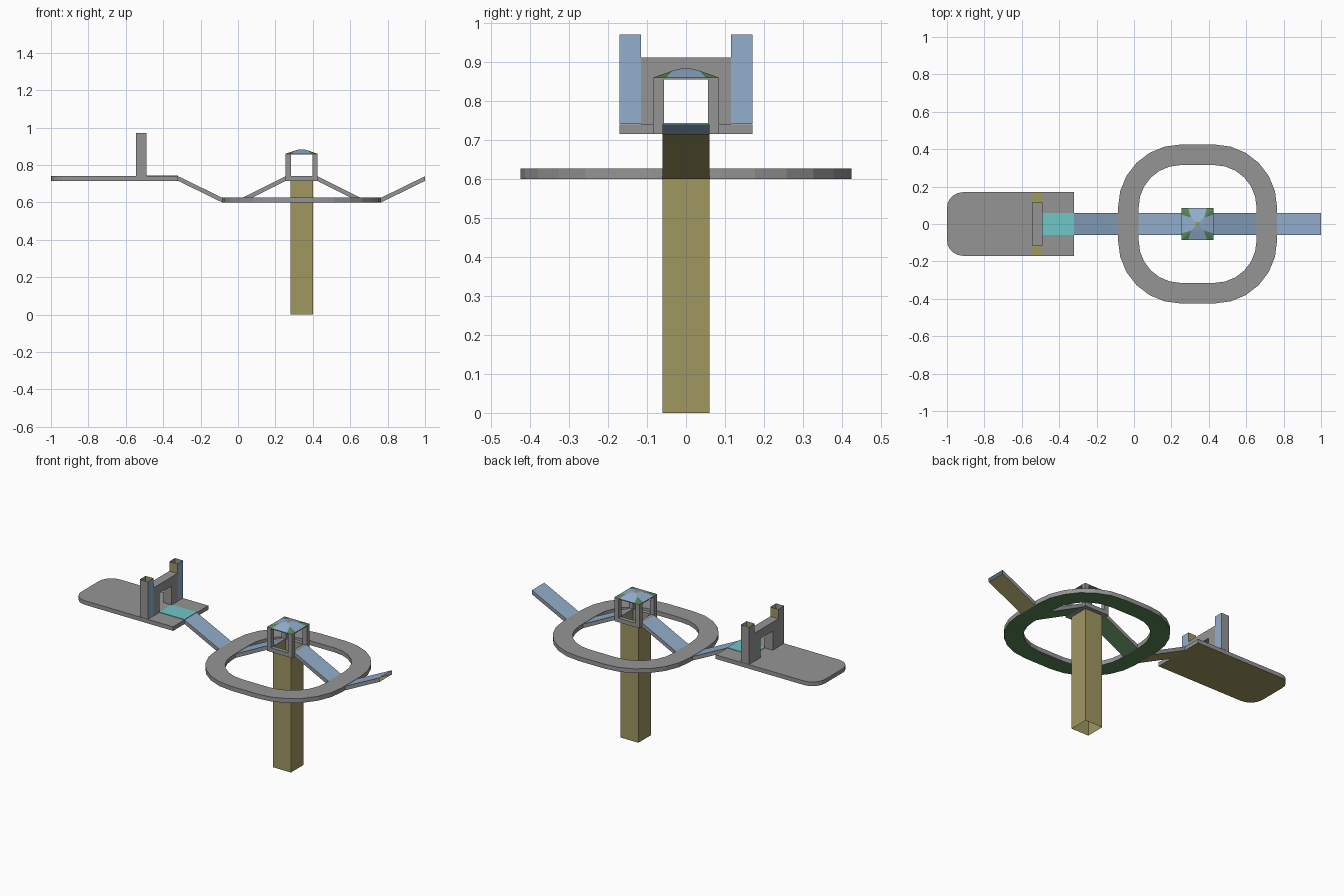
import bpy, bmesh, math

if "Cube" in bpy.data.objects:
    bpy.data.objects.remove(bpy.data.objects["Cube"])

NAMES = ["stone_grey", "sky_blue", "olive", "leaf_green", "cyan"]
COLS = [(.30, .30, .30), (.29, .43, .61), (.345, .31, .118), (.10, .235, .10), (.16, .57, .58)]
GREY, BLUE, OLIVE, GREEN, CYAN = range(5)
MATS = []
for n, c in zip(NAMES, COLS):
    m = bpy.data.materials.new(n)
    m.diffuse_color = (*c, 1)
    m.use_nodes = True
    m.node_tree.nodes["Principled BSDF"].inputs["Base Color"].default_value = m.diffuse_color
    MATS.append(m)
CX = .34  # centre of the ring, column and lookout


def finish(name, bm):
    me = bpy.data.meshes.new(name)
    bm.to_mesh(me)
    bm.free()
    for m in MATS:
        me.materials.append(m)
    ob = bpy.data.objects.new(name, me)
    bpy.context.collection.objects.link(ob)
    return ob


def direction(n):
    """Name of the main axis of a normal, such as '+x'."""
    i = max(range(3), key=lambda k: abs(n[k]))
    return ("+" if n[i] > 0 else "-") + "xyz"[i]


def box(name, x, y, z, col=GREY, special={}, skip=(), rise=0):
    """Box from ranges; special colours by side, open sides, and a rise along x."""
    bm = bmesh.new()
    bmesh.ops.create_cube(bm, size=1)
    for v in bm.verts:
        for i, (a, b) in enumerate((x, y, z)):
            v.co[i] = b if v.co[i] > 0 else a
    bm.normal_update()
    gone = []
    for f in bm.faces:
        d = direction(f.normal)
        f.material_index = special.get(d, col)
        if d in skip:
            gone.append(f)
    bmesh.ops.delete(bm, geom=gone, context='FACES_ONLY')
    for v in bm.verts:
        v.co.z += rise * (v.co.x - x[0]) / (x[1] - x[0])
    return finish(name, bm)


def rounded_square(flat, r, seg=6):
    pts = []
    for q in range(4):
        sx, sy = [(1, 1), (-1, 1), (-1, -1), (1, -1)][q]
        for k in range(seg + 1):
            a = math.pi / 2 * (q + k / seg)
            pts.append((CX + sx * flat + r * math.cos(a), sy * flat + r * math.sin(a)))
    return pts


def frame(name, outer, inner, z0, z1, bottom):
    """Closed band between two outlines with equal point counts."""
    bm = bmesh.new()
    loops = [[bm.verts.new((px, py, z)) for px, py in o]
             for o, z in ((outer, z0), (outer, z1), (inner, z1), (inner, z0))]
    n = len(outer)
    for k in range(4):
        a, b = loops[k], loops[(k + 1) % 4]
        for i in range(n):
            j = (i + 1) % n
            f = bm.faces.new((a[i], a[j], b[j], b[i]))
            f.material_index = bottom if k == 3 else GREY
    return finish(name, bm)


def square(h):
    return [(CX + h, h), (CX - h, h), (CX - h, -h), (CX + h, -h)]


# Ring walkway
frame("ring_walkway", rounded_square(.09, .335), rounded_square(.09, .225), .60, .627, GREEN)

# Column: an open tube
box("column", (CX - .06, CX + .06), (-.06, .06), (0, .72), OLIVE, skip=("+z", "-z"))

# Sloping ramps, open at their ends
for name, x0, x1, z, rise, under in (
        ("platform_ramp", -.32, -.085, .715, -.115, OLIVE),
        ("inner_ramp_left", .025, .255, .60, .115, GREEN),
        ("inner_ramp_right", .425, .655, .715, -.115, GREEN),
        ("outer_ramp", .765, 1.0, .60, .115, OLIVE)):
    box(name, (x0, x1), (-.06, .06), (z, z + .025), GREY,
        {"+z": BLUE, "-z": under}, ("+x", "-x"), rise)

# Platform with rounded far corners
bm = bmesh.new()
r = .085
pts = [(-.32, -.17), (-.32, .17)]
for cy, a0 in ((.17 - r, 90), (-.17 + r, 180)):
    for k in range(6):
        a = math.radians(a0 + 18 * k)
        pts.append((-1 + r + r * math.cos(a), cy + r * math.sin(a)))
base = bm.faces.new([bm.verts.new((px, py, .715)) for px, py in pts])
up = bmesh.ops.extrude_face_region(bm, geom=[base], use_keep_orig=True)
for v in up["geom"]:
    if isinstance(v, bmesh.types.BMVert):
        v.co.z = .74
bmesh.ops.recalc_face_normals(bm, faces=bm.faces)
for f in bm.faces:
    if f.normal.z < -.5:
        f.material_index = OLIVE
finish("platform", bm)
box("platform_path", (-.49, -.32), (-.06, .06), (.738, .743), CYAN)

# Gate: hollow towers with open tops, jambs and lintel
gx = (-.545, -.49)
for s, side in ((-1, "front"), (1, "back")):
    inward = "-y" if s > 0 else "+y"
    box("gate_tower_" + side, gx, sorted((s * .115, s * .17)), (.741, .97), GREY,
        {"+x": BLUE, inward: OLIVE, "-z": OLIVE}, ("+z",))
    box("gate_jamb_" + side, gx, sorted((s * .06, s * .115)), (.74, .912), GREY)
box("gate_lintel", gx, (-.06, .06), (.857, .912), GREY)

# Lookout: floor frame, posts and eave
frame("lookout_floor", square(.085), square(.06), .715, .74, GREY)
for sx in (-1, 1):
    for sy in (-1, 1):
        box("lookout_post", sorted((CX + sx * .057, CX + sx * .085)),
            sorted((sy * .057, sy * .085)), (.74, .857), GREY)
frame("lookout_eave", square(.085), square(.06), .855, .86, GREY)

# Low roof: blue slopes, green corners, small olive cap
bm = bmesh.new()


def height(px, py):
    return .886 - .026 * (max(abs(px), abs(py)) / .085) ** 1.25


def roof_face(points, q, col):
    c, s = [(1, 0), (0, 1), (-1, 0), (0, -1)][q]
    f = bm.faces.new([bm.verts.new((CX + px * c - py * s, px * s + py * c, height(px, py)))
                      for px, py in points])
    f.material_index = col


e, m, t = .085, .035, .012
for q in range(4):
    roof_face([(m, -m), (e, -.05), (e, .05), (m, m)], q, BLUE)
    roof_face([(t, -t), (m, -m), (m, m), (t, t)], q, BLUE)
    roof_face([(m, m), (e, .05), (e, e)], q, GREEN)
    roof_face([(m, m), (e, e), (.05, e)], q, GREEN)
roof_face([(t, -t), (t, t), (-t, t), (-t, -t)], 0, OLIVE)
bmesh.ops.remove_doubles(bm, verts=bm.verts, dist=.0005)
finish("lookout_roof", bm)
